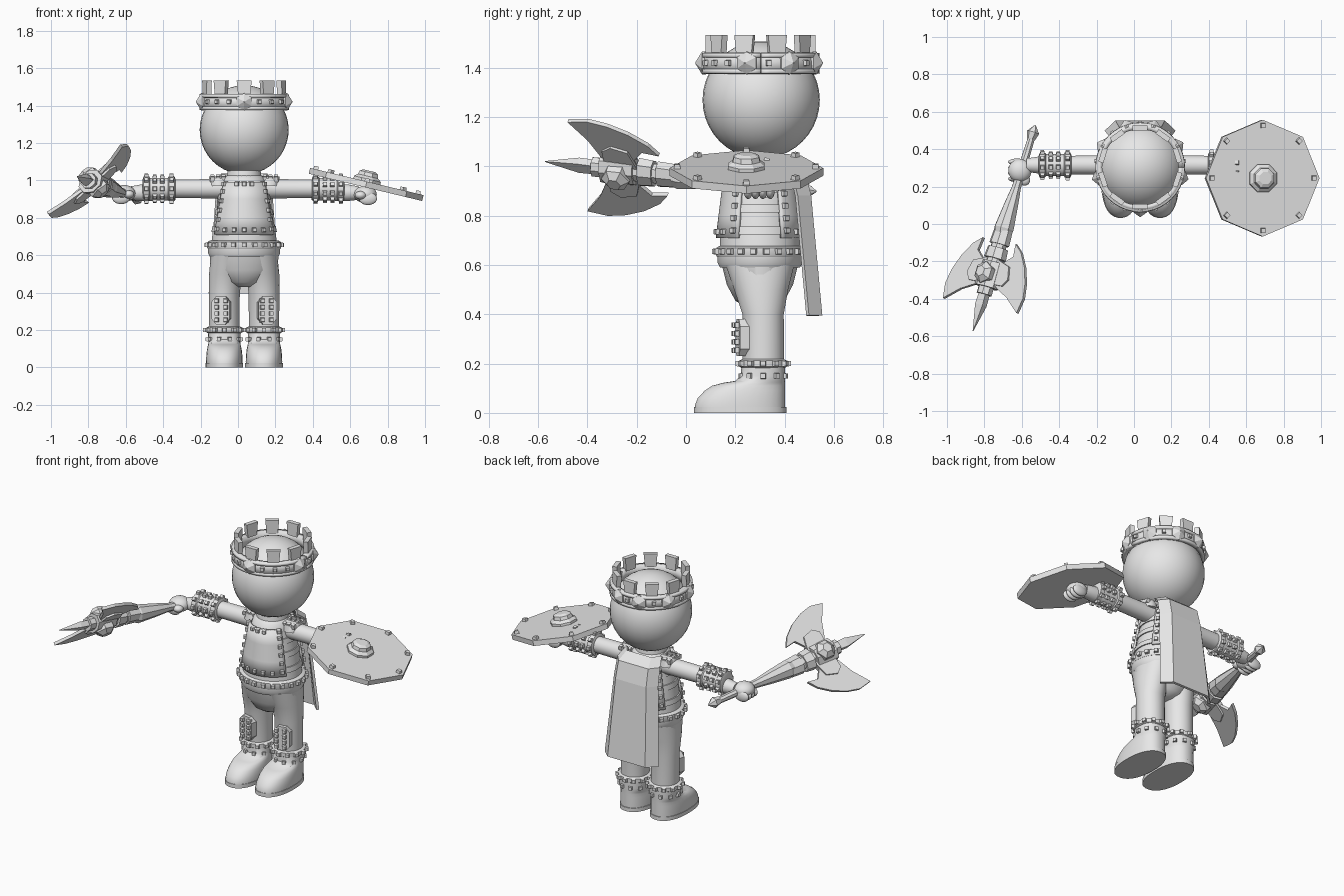
import bpy, bmesh
from math import sin, cos, pi, radians, copysign
from mathutils import Matrix, Vector

if "Cube" in bpy.data.objects:
    bpy.data.objects.remove(bpy.data.objects["Cube"])

grey = bpy.data.materials.new("plain grey")
grey.use_nodes = True
grey.diffuse_color = (0.8, 0.8, 0.8, 1)
grey.node_tree.nodes["Principled BSDF"].inputs["Base Color"].default_value = (0.8, 0.8, 0.8, 1)

CX, CY = 0.033, 0.30          # body axis
MIRROR = (-1, 1)


def finish(name, bm, smooth=False, matrix=None):
    if matrix is not None:
        bm.transform(matrix)
    bmesh.ops.recalc_face_normals(bm, faces=bm.faces)
    mesh = bpy.data.meshes.new(name)
    bm.to_mesh(mesh)
    bm.free()
    mesh.materials.append(grey)
    ob = bpy.data.objects.new(name, mesh)
    bpy.context.collection.objects.link(ob)
    if smooth:
        bpy.ops.object.select_all(action='DESELECT')
        ob.select_set(True)
        bpy.context.view_layer.objects.active = ob
        bpy.ops.object.shade_smooth_by_angle(angle=radians(40))
    return ob


def frame(loc, normal, up=(0, 0, 1)):
    """Matrix whose local z points along normal."""
    n = Vector(normal).normalized()
    x = Vector(up).cross(n).normalized()
    return Matrix.Translation(loc) @ Matrix((x, n.cross(x), n)).transposed().to_4x4()


def loft(name, rings, sides=32, matrix=None, smooth=True, power=2.0):
    """Skin closed rings given as (cx, cy, z, rx, ry)."""
    bm = bmesh.new()
    loops = []
    for cx, cy, z, rx, ry in rings:
        loop = []
        for i in range(sides):
            a = 2 * pi * (i + 0.5) / sides
            c, s = (copysign(abs(t) ** (2 / power), t) for t in (cos(a), sin(a)))
            loop.append(bm.verts.new((cx + rx * c, cy + ry * s, z)))
        loops.append(loop)
    for lo, hi in zip(loops, loops[1:]):
        for i in range(sides):
            j = (i + 1) % sides
            bm.faces.new((lo[i], lo[j], hi[j], hi[i]))
    bm.faces.new(loops[0])
    bm.faces.new(loops[-1])
    return finish(name, bm, smooth, matrix)


def tube(name, rings, sides=24, matrix=None, smooth=True):
    return loft(name, [(0, 0, z, r, r) for z, r in rings], sides, matrix, smooth)


def shell(name, rings, angles, thick, smooth=True):
    """Open curved panel swept over the given angles, thickened outwards."""
    bm = bmesh.new()
    rows = [[bm.verts.new((cx + rx * cos(a), cy + ry * sin(a), z)) for a in angles]
            for cx, cy, z, rx, ry in rings]
    for lo, hi in zip(rows, rows[1:]):
        for i in range(len(angles) - 1):
            bm.faces.new((lo[i], lo[i + 1], hi[i + 1], hi[i]))
    ob = finish(name, bm, smooth)
    mod = ob.modifiers.new("thickness", 'SOLIDIFY')
    mod.thickness, mod.offset = thick, 0
    return ob


def plate(name, points, thick, matrix):
    """Flat prism from an outline, centred on its plane."""
    bm = bmesh.new()
    face = bm.faces.new([bm.verts.new((x, y, -thick / 2)) for x, y in points])
    top = bmesh.ops.extrude_face_region(bm, geom=[face])["geom"]
    bmesh.ops.translate(bm, vec=(0, 0, thick),
                        verts=[v for v in top if isinstance(v, bmesh.types.BMVert)])
    return finish(name, bm, False, matrix)


def studs(name, frames, size=0.026):
    """Row of small square studs with tapered tops."""
    bm = bmesh.new()
    for m in frames:
        made = bmesh.ops.create_cube(bm, size=size)["verts"]
        for v in made:
            if v.co.z > 0:
                v.co.x *= 0.75
                v.co.y *= 0.75
        bmesh.ops.transform(bm, matrix=m, verts=made)
    return finish(name, bm)


def ring_frames(cx, cy, z, rx, ry, angles):
    return [frame((cx + rx * cos(a), cy + ry * sin(a), z), (cos(a), sin(a), 0)) for a in angles]


def around(n, start=0):
    return [start + 2 * pi * i / n for i in range(n)]


def sphere(name, loc, scale):
    bm = bmesh.new()
    bmesh.ops.create_uvsphere(bm, u_segments=32, v_segments=20, radius=1)
    return finish(name, bm, True, Matrix.Translation(loc) @ Matrix.Diagonal((*scale, 1)))


# Head and neck
sphere("head", (CX, 0.305, 1.27), (0.238, 0.238, 0.238))
tube("neck", [(0.97, 0.1), (1.08, 0.085)], matrix=Matrix.Translation((CX, CY, 0)))

# Crown: band, rims, battlements, gems and studs
crown_centre = (CX, 0.303)
crown_mat = Matrix.Translation((*crown_centre, 0))
full = around(40) + [2 * pi]
shell("crown_band", [(*crown_centre, 1.38, 0.225, 0.225), (*crown_centre, 1.46, 0.216, 0.216)], full, 0.026)
for z in (1.385, 1.45):
    shell("crown_rim", [(*crown_centre, z - 0.009, 0.229, 0.229), (*crown_centre, z + 0.009, 0.227, 0.227)], full, 0.022)
for f in ring_frames(*crown_centre, 1.49, 0.209, 0.209, around(10, pi / 2)):
    plate("crown_battlement", [(-0.032, -0.04), (0.032, -0.04), (0.04, 0.043), (-0.04, 0.043)], 0.028, f)
side_angles = [radians(a) for a in (-14, 30, 72)]
gem_angles = [-pi / 2] + side_angles + [pi - a for a in side_angles]
for f in ring_frames(*crown_centre, 1.42, 0.222, 0.222, gem_angles):
    tube("crown_gem", [(0, 0.046), (0.016, 0.046), (0.043, 0.003)], 6, f, False)
stud_angles = [radians(a) for a in (-70, -52, -34, 8, 51, 90)]
studs("crown_studs", ring_frames(*crown_centre, 1.42, 0.234, 0.234, stud_angles + [pi - a for a in stud_angles[:-1]]))


# Torso, panels and belt
def torso_ring(z, grow=0.0):
    t = (z - 0.73) / 0.24
    return (CX, CY, z, 0.168 - 0.047 * t + grow, 0.162 - 0.03 * t + grow)


loft("torso", [(CX, CY, 0.61, 0.183, 0.163), torso_ring(0.73), torso_ring(0.85), torso_ring(0.97),
               (CX, CY, 1.01, 0.112, 0.11), (CX, CY, 1.035, 0.08, 0.08)])
for z in (0.74, 0.83, 0.91):
    loft("side_strap", [torso_ring(z - 0.016, 0.007), torso_ring(z + 0.016, 0.007)])
for middle, label in ((-pi / 2, "front"), (pi / 2, "back")):
    spread = [middle + radians(60) * i / 10 for i in range(-10, 11)]
    shell(label + "_panel", [torso_ring(z, 0.008) for z in (0.71, 0.8, 0.9, 0.99)], spread, 0.014)
    places = [f for z in (0.74, 0.79, 0.84, 0.89, 0.94, 0.98) for s in MIRROR
              for f in ring_frames(*torso_ring(z, 0.015), [middle + s * radians(52)])]
    for z, n in ((0.735, 2), (0.98, 1)):
        places += ring_frames(*torso_ring(z, 0.015), [middle + radians(17) * i for i in range(-n, n + 1)])
    studs(label + "_panel_studs", places)
loft("hem", [(CX, CY, z, r, r - 0.02) for z, r in ((0.59, 0.183), (0.61, 0.193), (0.64, 0.193))])
loft("belt", [(CX, CY, z, r, r - 0.02) for z, r in ((0.632, 0.194), (0.64, 0.199), (0.67, 0.197), (0.678, 0.185))])
studs("belt_studs", ring_frames(CX, CY, 0.655, 0.2, 0.18, around(22, pi / 2)), 0.028)

# Pelvis, legs, boots and knee guards
loft("pelvis", [(CX, CY, 0.43, 0.04, 0.06), (CX, CY, 0.455, 0.11, 0.1),
                (CX, CY, 0.52, 0.18, 0.135), (CX, CY, 0.61, 0.185, 0.158)])
for s in MIRROR:
    lx = CX + s * 0.106
    loft("leg", [(lx, 0.313, 0.12, 0.08, 0.085), (lx, 0.313, 0.4, 0.083, 0.084),
                 (lx - s * 0.008, 0.305, 0.5, 0.09, 0.11), (lx - s * 0.018, CY, 0.6, 0.09, 0.14)])
    # The boot keeps a straight heel while the toe rounds back to the ankle
    heel = 0.403
    boot = ((0, 0.035, 0.097), (0.03, 0.035, 0.098), (0.06, 0.047, 0.097), (0.09, 0.075, 0.094),
            (0.11, 0.105, 0.09), (0.122, 0.15, 0.087), (0.13, 0.2, 0.086), (0.15, 0.222, 0.086), (0.2, 0.225, 0.088))
    loft("boot", [(lx, (toe + heel) / 2, z, w, (heel - toe) / 2) for z, toe, w in boot], power=2.3)
    loft("sole", [(lx, 0.22, z, 0.101, 0.188) for z in (0, 0.024)], power=2.3)
    loft("ankle_band", [(lx, 0.313, z, r, r) for z, r in ((0.182, 0.088), (0.188, 0.097), (0.212, 0.097), (0.218, 0.085))])
    studs("ankle_studs", ring_frames(lx, 0.313, 0.2, 0.1, 0.1, around(12))
          + ring_frames(lx, 0.313, 0.15, 0.087, 0.089, around(10)))
    kx = lx + s * 0.016
    w, h = 0.05, 0.075
    outline = [(a * w, b * h) for a, b in ((-1, -.6), (-.5, -1), (.5, -1), (1, -.6), (1, .6), (.5, 1), (-.5, 1), (-1, .6))]
    tilt = (s * 0.2, -1, 0)
    plate("knee_guard", outline, 0.045, frame((kx, 0.232, 0.305), tilt))
    studs("knee_studs", [frame((kx + i * 0.024, 0.205 + s * i * 0.005, 0.305 + j * 0.034), tilt)
                         for i in MIRROR for j in (-1.5, -0.5, 0.5, 1.5)])

# Arms, cuffs, shoulder straps and hands
for s, z_arm, hand in ((-1, 0.955, (-0.605, 0.29, 0.925)), (1, 0.955, (0.675, 0.3, 0.92))):
    arm = frame((CX, 0.315, z_arm), (s, 0, 0))
    reach = abs(hand[0] - CX)
    cuff = reach - 0.27 if s < 0 else reach - 0.28
    tube("upper_arm", [(0.06, 0.06), (0.14, 0.052), (cuff + 0.02, 0.05)], matrix=arm)
    tube("forearm", [(cuff, 0.045), (reach - 0.09, 0.045), (reach - 0.03, 0.036)],
         matrix=frame((CX, 0.315, 0.95), (s, 0, -0.03)))
    tube("cuff", [(cuff, 0.055), (cuff + 0.005, 0.067), (cuff + 0.035, 0.067), (cuff + 0.04, 0.059),
                  (cuff + 0.135, 0.059), (cuff + 0.14, 0.066), (cuff + 0.17, 0.066), (cuff + 0.175, 0.05)], matrix=arm)
    studs("cuff_studs", [arm @ f for d, r in ((0.02, 0.069), (0.07, 0.062), (0.11, 0.062), (0.155, 0.068))
                         for f in ring_frames(0, 0, cuff + d, r, r, around(9))])
    loft("shoulder_strap", [(CX + s * 0.135, 0.315, z, 0.055, r) for z, r in ((0.97, 0.07), (1.01, 0.06), (1.02, 0.04))], 16)
    studs("shoulder_studs", [frame((CX + s * (0.11 + 0.03 * i), 0.315 + 0.045 * j, 1.018 - 0.01 * abs(j)), (0, 0.3 * j, 1), (0, 1, 0))
                             for i in (0, 1, 2) for j in (-1, 0, 1)])
    hx, hy, hz = hand
    sphere("palm", (hx + s * 0.005, hy - 0.005, hz + 0.005), (0.062, 0.062, 0.045))
    for i in range(4):
        sphere("finger", (hx + s * 0.02, hy - 0.048 + 0.03 * i, hz - 0.018), (0.048, 0.018, 0.034))
    sphere("thumb", (hx - s * 0.02, hy - 0.055, hz), (0.03, 0.03, 0.022))

# Cape with a flat back and angled sides
shell("cape", [(CX, y, z, w, 0.085) for y, z, w in
               ((0.36, 1.03, 0.12), (0.415, 0.985, 0.145), (0.44, 0.88, 0.15), (0.485, 0.395, 0.185))],
      [0.1, 0.8, pi - 0.8, pi - 0.1], 0.016, False)

# Octagonal shield tilted away from the body
shield = Matrix.Translation((0.685, 0.245, 0.978)) @ Matrix.Rotation(radians(13.5), 4, 'Y')
rim = [(0.312 * cos(a), 0.312 * sin(a)) for a in around(8)]
plate("shield", rim, 0.032, shield)
tube("shield_boss", [(0.01, 0.08), (0.03, 0.08), (0.045, 0.06), (0.065, 0.055), (0.075, 0.035)], 8, shield, False)
studs("shield_studs", [shield @ Matrix.Translation((0.9 * x, 0.9 * y, 0.018)) @ Matrix.Rotation(a, 4, 'Z')
                       for (x, y), a in zip(rim, around(8))], 0.03)

# Double-bladed axe: local x across the blades, local z along the shaft
along = Vector((-0.288, -0.952, 0.105)).normalized()
across = Vector((0.73, -0.15, 0.67)).normalized()
axe = Matrix.Translation((-0.6, 0.29, 0.925)) @ Matrix((across, along.cross(across), along)).transposed().to_4x4()
tube("axe_pommel", [(-0.25, 0.004), (-0.21, 0.034), (-0.17, 0.022)], 6, axe, False)
tube("axe_handle", [(-0.19, 0.02), (0.1, 0.026), (0.2, 0.04), (0.33, 0.055), (0.36, 0.045)], 8, axe, False)
for start, end, w in ((0.34, 0.42, 0.056), (0.44, 0.5, 0.062), (0.52, 0.66, 0.066)):
    loft("axe_collar", [(0, 0, start, w, w * 0.8), (0, 0, end, w * 1.1, w * 0.85)], 8, axe, False)
loft("axe_core", [(0, 0, 0.34, 0.045, 0.04), (0, 0, 0.7, 0.045, 0.04)], 8, axe, False)
loft("axe_spike", [(0, 0, 0.68, 0.034, 0.025), (0, 0, 0.76, 0.038, 0.025), (0, 0, 0.905, 0.002, 0.002)], 4, axe, False)
blade_plane = axe @ Matrix.Rotation(pi / 2, 4, 'X')
blade = [(0.03, 0.62), (0.08, 0.655), (0.17, 0.695), (0.27, 0.765), (0.285, 0.68), (0.268, 0.6),
         (0.23, 0.515), (0.175, 0.44), (0.12, 0.4), (0.13, 0.47), (0.08, 0.51), (0.03, 0.5)]
for s in MIRROR:
    plate("axe_blade", [(s * x, z) for x, z in blade], 0.018, blade_plane)
    plate("blade_root", [(s * x, z) for x, z in ((0.03, 0.5), (0.13, 0.53), (0.15, 0.6), (0.12, 0.64), (0.03, 0.64))], 0.04, blade_plane)
    boss = axe @ frame((0, 0, 0.59), (0, s, 0))
    tube("axe_boss", [(0.02, 0.06), (0.06, 0.06), (0.085, 0.03)], 6, boss, False)
